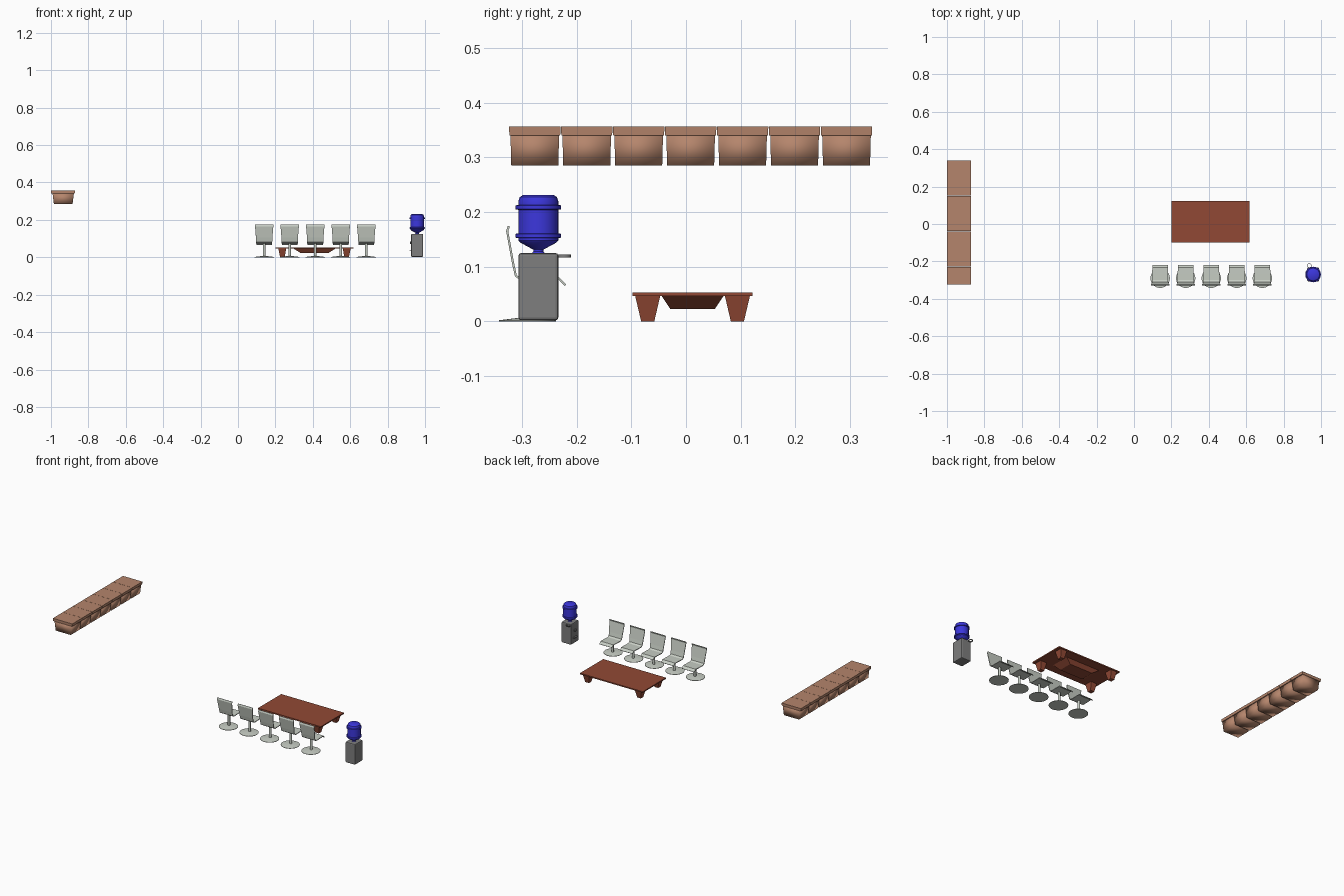
import bpy, bmesh, math
from mathutils import Vector

if "Cube" in bpy.data.objects:
    bpy.data.objects.remove(bpy.data.objects["Cube"])


def material(name, rgb):
    m = bpy.data.materials.new(name)
    m.diffuse_color = (*rgb, 1)
    m.use_nodes = True
    m.node_tree.nodes["Principled BSDF"].inputs["Base Color"].default_value = m.diffuse_color
    return m


WOOD = material("red_wood", (0.285, 0.066, 0.035))
CLAY = material("clay", (0.46, 0.235, 0.15))
BLUE = material("blue_plastic", (0.045, 0.038, 0.72))
SHELL = material("pale_plastic", (0.58, 0.62, 0.56))
DARK = material("dark_grey", (0.21, 0.21, 0.21))


def finish(name, bm, mat, smooth=None):
    bmesh.ops.recalc_face_normals(bm, faces=bm.faces)
    me = bpy.data.meshes.new(name)
    bm.to_mesh(me)
    bm.free()
    ob = bpy.data.objects.new(name, me)
    bpy.context.collection.objects.link(ob)
    me.materials.append(mat)
    if smooth:
        bpy.ops.object.select_all(action='DESELECT')
        ob.select_set(True)
        bpy.context.view_layer.objects.active = ob
        bpy.ops.object.shade_smooth_by_angle(angle=math.radians(smooth))
    return ob


def frustum(name, c, z0, z1, bottom, top, mat, smooth=None):
    """Tapered box: bottom and top are half sizes in x and y."""
    bm = bmesh.new()
    bmesh.ops.create_cube(bm, size=2)
    for v in bm.verts:
        h = top if v.co.z > 0 else bottom
        v.co = (c[0] + v.co.x * h[0], c[1] + v.co.y * h[1], z1 if v.co.z > 0 else z0)
    return finish(name, bm, mat, smooth)


def lathe(name, c, profile, mat, sides=20):
    """Turn an (r, z) profile round a vertical axis and cap both ends."""
    bm = bmesh.new()
    rings = [[bm.verts.new((c[0] + r * math.cos(2 * math.pi * i / sides),
                            c[1] + r * math.sin(2 * math.pi * i / sides), z))
              for i in range(sides)] for r, z in profile]
    for a, b in zip(rings, rings[1:]):
        for i in range(sides):
            j = (i + 1) % sides
            bm.faces.new((a[i], a[j], b[j], b[i]))
    bm.faces.new(rings[0])
    bm.faces.new(rings[-1])
    return finish(name, bm, mat, 35)


# table with splayed legs and a tapered box under the top
TX, TY = 0.409, 0.012
frustum("table_top", (TX, TY), 0.046, 0.053, (0.208, 0.11), (0.208, 0.11), WOOD)
for sx in (-1, 1):
    for sy in (-1, 1):
        frustum("table_leg", (TX + sx * 0.172, TY + sy * 0.082), 0, 0.047,
                (0.012, 0.012), (0.021, 0.023), WOOD)
frustum("table_under_box", (TX, TY), 0.023, 0.047, (0.075, 0.041), (0.112, 0.057), WOOD)

# row of five swivel chairs: (y, z, half width) along the bent shell
SHELL_PATH = [(-0.220, 0.066, 0.041), (-0.232, 0.078, 0.042), (-0.265, 0.077, 0.043),
              (-0.300, 0.076, 0.043), (-0.311, 0.083, 0.043), (-0.316, 0.105, 0.044),
              (-0.327, 0.165, 0.049), (-0.324, 0.174, 0.049)]


def chair(x):
    bm = bmesh.new()
    rows = [[bm.verts.new((x + s * w, y, z)) for s in (-1, 1)] for y, z, w in SHELL_PATH]
    for a, b in zip(rows, rows[1:]):
        bm.faces.new((a[0], a[1], b[1], b[0]))
    seat = finish("chair_seat_and_back", bm, SHELL)
    mod = seat.modifiers.new("thickness", 'SOLIDIFY')
    mod.thickness = 0.004
    mod.offset = 0
    lathe("chair_base", (x, -0.290), [(0.052, 0), (0.052, 0.002), (0.012, 0.007)], SHELL, 24)
    lathe("chair_pole", (x, -0.285), [(0.007, 0.005), (0.007, 0.076)], SHELL, 12)


for i in range(5):
    chair(0.140 + i * 0.1365)

# water cooler cabinet
CX, CY = 0.958, -0.270
cabinet = frustum("cooler_cabinet", (CX, CY), 0.002, 0.125, (0.032, 0.0365), (0.032, 0.0365), DARK)
bev = cabinet.modifiers.new("soft_edges", 'BEVEL')
bev.width = 0.005
bev.segments = 2
frustum("cooler_drip_tray", (CX - 0.036, CY), 0.035, 0.040, (0.005, 0.015), (0.005, 0.015), DARK)
frustum("cooler_tap", (CX - 0.035, CY), 0.072, 0.084, (0.004, 0.005), (0.004, 0.007), DARK)

# ring holder for cups on the cabinet's side
bm = bmesh.new()
N = 16
ring = []
for i in range(N):
    a = 2 * math.pi * i / N
    d = Vector((math.cos(a), math.sin(a), 0))
    ring.append([bm.verts.new(Vector((CX - 0.021, -0.223, 0)) + d * r + Vector((0, 0, z)))
                 for r, z in ((0.010, 0.117), (0.013, 0.117), (0.013, 0.122), (0.010, 0.122))])
for i in range(N):
    a, b = ring[i], ring[(i + 1) % N]
    for k in range(4):
        m = (k + 1) % 4
        bm.faces.new((a[k], a[m], b[m], b[k]))
finish("cup_ring", bm, DARK, 35)

# upturned water bottle with two ribs
lathe("water_bottle", (CX, CY), [
    (0.013, 0.123), (0.009, 0.128), (0.009, 0.131), (0.033, 0.144), (0.0365, 0.148),
    (0.0365, 0.152), (0.0415, 0.153), (0.0415, 0.160), (0.0365, 0.161), (0.0365, 0.204),
    (0.0415, 0.205), (0.0415, 0.212), (0.0365, 0.213), (0.0365, 0.220), (0.034, 0.227),
    (0.028, 0.231)], BLUE)

# raised row of seven tapered bins with lids; bodies softly shaded
for i in range(7):
    y = -0.2765 + i * 0.095
    frustum("bin_body", (-0.9345, y), 0.285, 0.342, (0.050, 0.043), (0.057, 0.0445), CLAY, 180)
    frustum("bin_lid", (-0.936, y), 0.340, 0.356, (0.063, 0.0465), (0.064, 0.047), CLAY)
